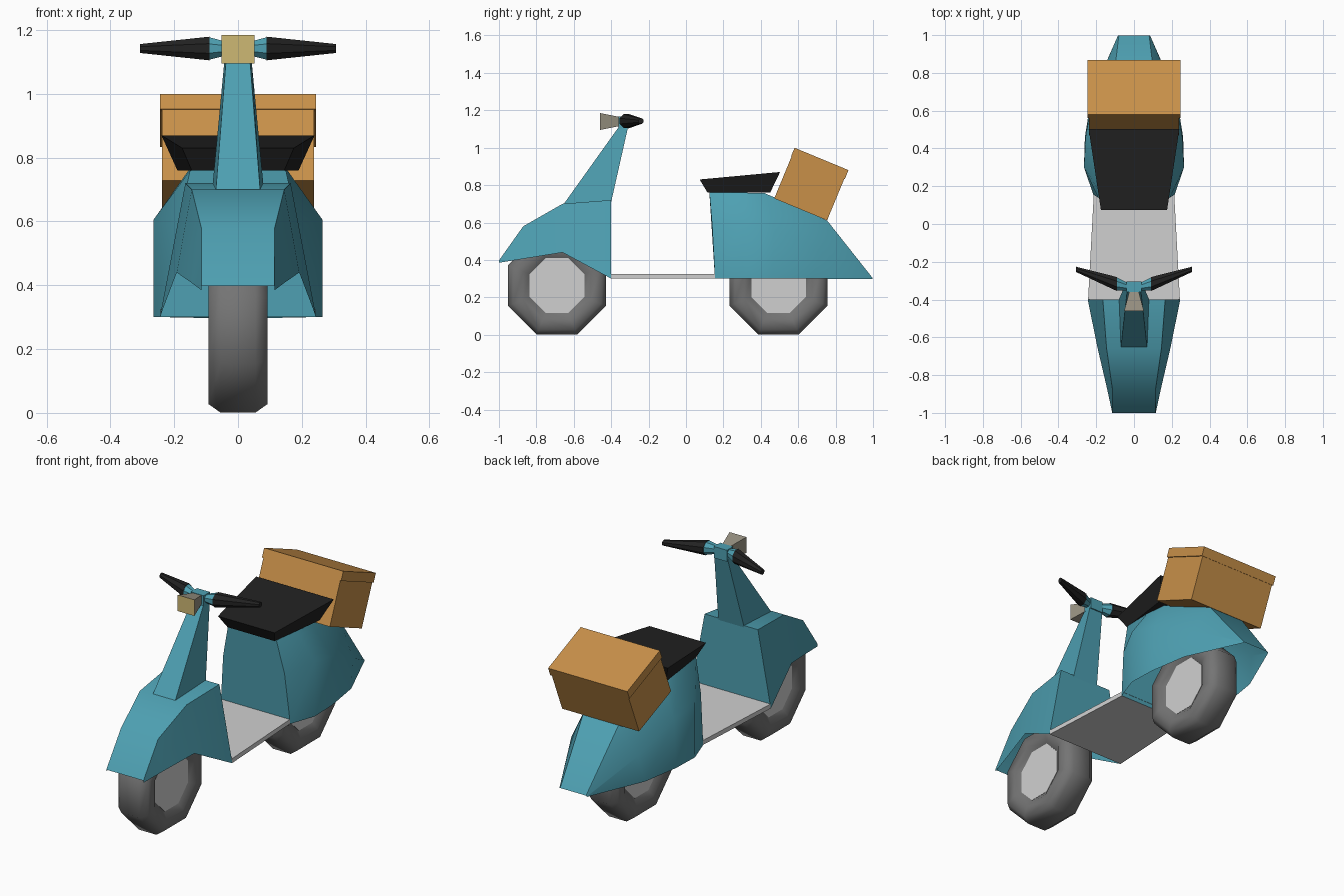
import bpy, bmesh, math
from mathutils import Matrix, Vector

if "Cube" in bpy.data.objects:
    bpy.data.objects.remove(bpy.data.objects["Cube"])


def material(name, rgb):
    m = bpy.data.materials.new(name)
    lin = [(c / 255 / 12.92) if c < 11 else ((c / 255 + 0.055) / 1.055) ** 2.4 for c in rgb]
    m.diffuse_color = (*lin, 1)
    m.use_nodes = True
    m.node_tree.nodes["Principled BSDF"].inputs["Base Color"].default_value = m.diffuse_color
    return m


TEAL = material("teal paint", (78, 160, 178))
ORANGE = material("orange box", (200, 144, 73))
BLACK = material("black rubber", (34, 34, 34))
LIGHT = material("light grey metal", (208, 208, 208))
TYRE = material("tyre grey", (116, 116, 116))
LAMP = material("lamp yellow", (206, 184, 116))
SHELL = material("lamp housing", (152, 146, 130))


def loft(name, rings, mat, closed=True, caps=(True, True), smooth=None):
    """Bridge successive rings of points, optionally capping the ends."""
    bm = bmesh.new()
    loops = [[bm.verts.new(p) for p in r] for r in rings]
    n = len(loops[0])
    for a, b in zip(loops, loops[1:]):
        for i in range(n if closed else n - 1):
            j = (i + 1) % n
            bm.faces.new((a[i], a[j], b[j], b[i]))
    if caps[0]:
        bm.faces.new(loops[0])
    if caps[1]:
        bm.faces.new(loops[-1])
    bmesh.ops.recalc_face_normals(bm, faces=bm.faces)
    me = bpy.data.meshes.new(name)
    bm.to_mesh(me)
    bm.free()
    me.materials.append(mat)
    ob = bpy.data.objects.new(name, me)
    bpy.context.collection.objects.link(ob)
    if smooth:
        me.polygons.foreach_set("use_smooth", [True] * len(me.polygons))
        me.set_sharp_from_angle(angle=math.radians(smooth))
    return ob


def arch(half):
    """Mirror a half section (bottom to top) into a full strip."""
    return list(half) + [(-x, y, z) for x, y, z in reversed(half)]


def quad_ring(front, back):
    """Symmetric four-point ring from a front and a back (x, y, z) corner."""
    return arch([front, back])


def rect(y, hx, zc, hz):
    return [(-hx, y, zc - hz), (hx, y, zc - hz), (hx, y, zc + hz), (-hx, y, zc + hz)]


def octagon(x, yc, zc, apothem):
    r = apothem / math.cos(math.pi / 8)
    return [(x, yc + r * math.cos(a), zc + r * math.sin(a))
            for a in (math.pi / 8 + i * math.pi / 4 for i in range(8))]


# Wheels: tyre and hub
for tag, yc in (("front", -0.69), ("rear", 0.495)):
    half = [(0.07, 0.145), (0.093, 0.18), (0.093, 0.235), (0.055, 0.262)]
    prof = half + [(-x, r) for x, r in reversed(half)]
    loft(tag + "_tyre", [octagon(x, yc, 0.263, r) for x, r in prof], TYRE,
         caps=(False, False), smooth=60)
    loft(tag + "_hub", [octagon(x, yc, 0.263, 0.146) for x in (-0.072, 0.072)], LIGHT)

# Front fairing, open underneath
loft("front_fairing", [arch(s) for s in (
    [(0.115, -1.0, 0.385), (0.115, -1.0, 0.397)],
    [(0.143, -0.87, 0.406), (0.115, -0.87, 0.58)],
    [(0.192, -0.66, 0.44), (0.145, -0.66, 0.70)],
    [(0.245, -0.40, 0.30), (0.165, -0.40, 0.72)])],
    TEAL, closed=False, caps=(False, True), smooth=32)

# Footboard
loft("footboard", [rect(-0.40, 0.243, 0.3125, 0.0125), rect(0.155, 0.213, 0.3125, 0.0125)],
     LIGHT, caps=(False, False))

# Rear body, open underneath
loft("rear_body", [arch(s) for s in (
    [(0.215, 0.155, 0.30), (0.19, 0.14, 0.58), (0.15, 0.125, 0.76)],
    [(0.265, 0.30, 0.30), (0.265, 0.30, 0.605), (0.155, 0.29, 0.76)],
    [(0.260, 0.46, 0.30), (0.255, 0.47, 0.57), (0.145, 0.42, 0.757)],
    [(0.225, 0.68, 0.30), (0.205, 0.72, 0.45), (0.11, 0.755, 0.61)],
    [(0.085, 0.997, 0.297), (0.085, 0.998, 0.30), (0.08, 0.998, 0.303)])],
    TEAL, closed=False, caps=(True, False), smooth=32)

# Steering column
loft("steering_column", [
    quad_ring((0.070, -0.66, 0.69), (0.080, -0.40, 0.71)),
    quad_ring((0.037, -0.36, 1.11), (0.042, -0.31, 1.11))], TEAL)

# Handlebar: centre block, flared stubs and grips
loft("handlebar_centre", [rect(-0.36, 0.04, 1.135, 0.032), rect(-0.305, 0.04, 1.135, 0.032)], TEAL)
for s, side in ((1, "right"), (-1, "left")):
    loft(side + "_stub", [octagon(s * 0.035, -0.332, 1.142, 0.021),
                          octagon(s * 0.09, -0.318, 1.142, 0.035)], TEAL)
    loft(side + "_grip", [octagon(s * 0.09, -0.318, 1.142, 0.037),
                          octagon(s * 0.307, -0.240, 1.142, 0.014)], BLACK)

# Headlight housing with a yellow front face
lamp = loft("headlight", [rect(-0.46, 0.052, 1.14, 0.045), rect(-0.355, 0.024, 1.14, 0.024)], SHELL)
lamp.data.materials.append(LAMP)
for p in lamp.data.polygons:
    p.material_index = 1 if p.normal.y < -0.9 else 0

# Seat
loft("seat", [
    quad_ring((0.145, 0.115, 0.76), (0.19, 0.45, 0.76)),
    quad_ring((0.175, 0.073, 0.83), (0.24, 0.503, 0.87))], BLACK)

# Tilted cargo box and lid
tilt = Matrix.Translation(Vector((0, 0.613, 0.670))) @ Matrix.Rotation(math.radians(-22.5), 4, 'X')
for name, hx, hy, z0, z1 in (("cargo_box", 0.238, 0.153, 0.0, 0.245),
                             ("cargo_lid", 0.245, 0.156, 0.241, 0.292)):
    ob = loft(name, [rect(-hy, hx, (z0 + z1) / 2, (z1 - z0) / 2),
                     rect(hy, hx, (z0 + z1) / 2, (z1 - z0) / 2)], ORANGE)
    ob.data.transform(tilt)
